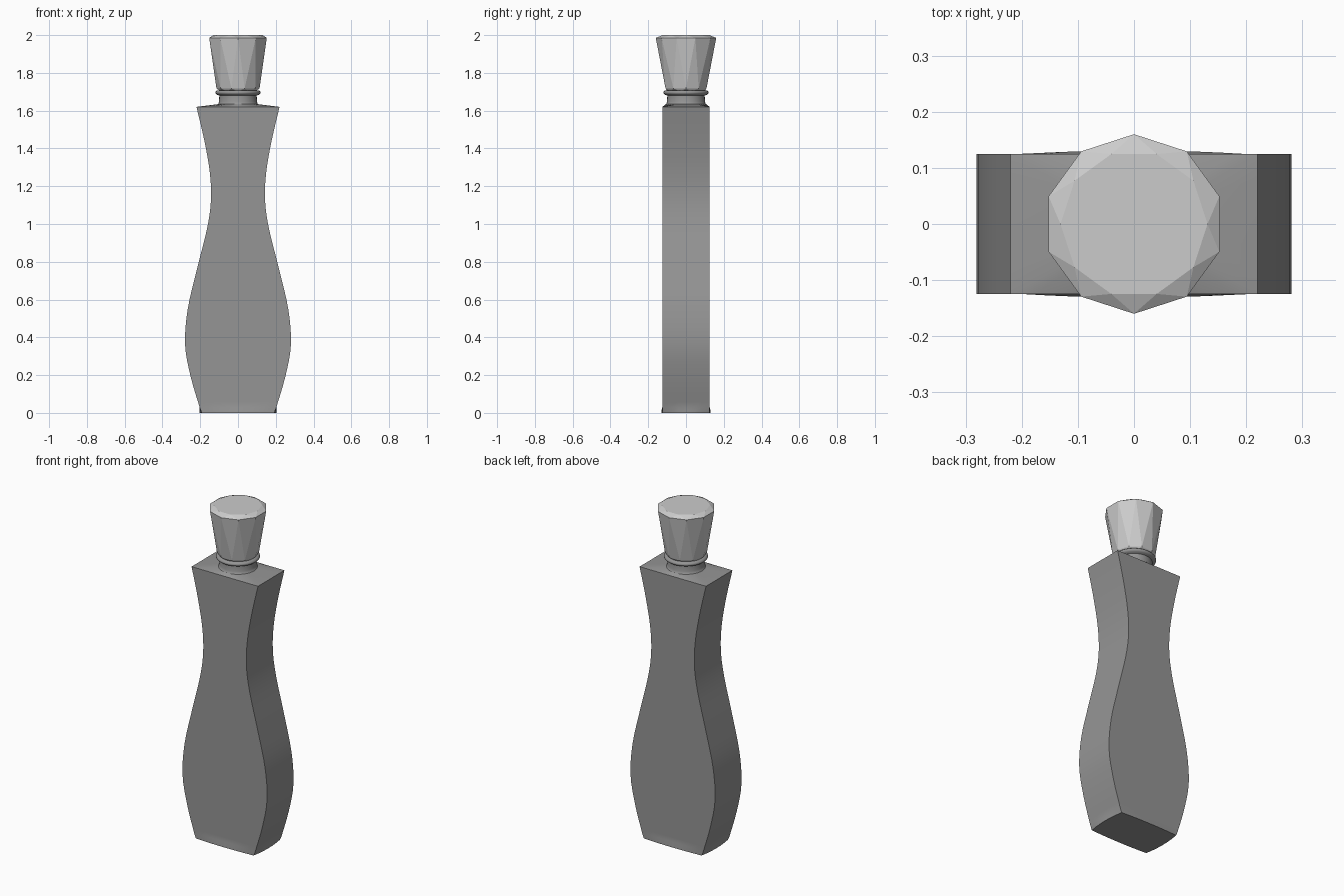
import bpy, math

if "Cube" in bpy.data.objects:
    bpy.data.objects.remove(bpy.data.objects["Cube"])


def material(name, v):
    m = bpy.data.materials.new(name)
    m.diffuse_color = (v, v, v, 1)
    m.use_nodes = True
    m.node_tree.nodes["Principled BSDF"].inputs["Base Color"].default_value = m.diffuse_color
    return m


def catmull(pts, steps):
    """Smooth curve through (half_width, z) points."""
    out = []
    p = [pts[0]] + pts + [pts[-1]]
    for i in range(1, len(p) - 2):
        for s in range(steps):
            t = s / steps
            out.append(tuple(0.5 * (2 * b + (c - a) * t + (2 * a - 5 * b + 4 * c - d) * t ** 2
                                    + (3 * b - a - 3 * c + d) * t ** 3)
                             for a, b, c, d in zip(p[i - 1], p[i], p[i + 1], p[i + 2])))
    return out + [pts[-1]]


def loft(name, rings, mat, smooth=None, twisted=False):
    """Skin equal-length rings with quads (or alternating triangles) and cap both ends."""
    n = len(rings[0])
    faces = []
    for k in range(len(rings) - 1):
        for i in range(n):
            j = (i + 1) % n
            a, b, c, d = k * n + i, k * n + j, (k + 1) * n + j, (k + 1) * n + i
            faces += [(a, b, d), (b, c, d)] if twisted else [(a, b, c, d)]
    faces.append(tuple(reversed(range(n))))
    faces.append(tuple(range((len(rings) - 1) * n, len(rings) * n)))
    mesh = bpy.data.meshes.new(name)
    mesh.from_pydata([v for r in rings for v in r], [], faces)
    mesh.materials.append(mat)
    ob = bpy.data.objects.new(name, mesh)
    bpy.context.collection.objects.link(ob)
    if smooth:
        bpy.ops.object.select_all(action='DESELECT')
        ob.select_set(True)
        bpy.context.view_layer.objects.active = ob
        bpy.ops.object.shade_smooth_by_angle(angle=math.radians(smooth))


def circle(r, z, n, start=0.0):
    return [(r * math.cos(start + math.tau * i / n), r * math.sin(start + math.tau * i / n), z)
            for i in range(n)]


def slab(w, z, bow_y=0.0, bow_x=0.0, depth=0.125, n=10, m=6):
    """Rectangular section whose sides can bow outwards."""
    half = []
    for i in range(n):
        t = -1 + 2 * i / n
        half.append((w * t, -depth - bow_y * (1 - t * t), z))
    for i in range(m):
        t = -1 + 2 * i / m
        half.append((w + bow_x * (1 - t * t), depth * t, z))
    return half + [(-x, -y, z) for x, y, z in half]


dark = material("dark_grey", 0.30)
pale = material("pale_grey", 0.70)

# Bottle body: waisted outline, slightly bowed foot, shoulder rising to the neck
outline = catmull([(0.203, 0.03), (0.250, 0.19), (0.280, 0.36), (0.266, 0.55), (0.215, 0.77),
                   (0.163, 0.98), (0.143, 1.13), (0.150, 1.28), (0.180, 1.45), (0.220, 1.62)], 4)
rings = [slab(0.191, 0.0, 0.006, 0.012), slab(0.195, 0.008, 0.006, 0.009)]
rings += [slab(w, z) for w, z in outline]
shoulder = []
for x, y, z in rings[-1]:
    d = math.hypot(x, y)
    shoulder.append((0.108 * x / d, 0.108 * y / d, 1.634))
loft("bottle_body", rings + [shoulder], dark, 30)

# Round neck with a rolled collar
neck = [(0.110, 1.630), (0.104, 1.637), (0.100, 1.648), (0.099, 1.680), (0.112, 1.685),
        (0.119, 1.692), (0.119, 1.699), (0.112, 1.706), (0.095, 1.709)]
loft("neck", [circle(r, z, 40) for r, z in neck], dark, 60)

# Ten-sided stopper of triangular facets, each ring turned half a step
loft("stopper", [circle(r, z, 10, math.pi / 2 + k * math.pi / 10) for k, (r, z) in
                 enumerate([(0.098, 1.702), (0.114, 1.718), (0.160, 1.985), (0.131, 2.0)])],
     pale, twisted=True)
